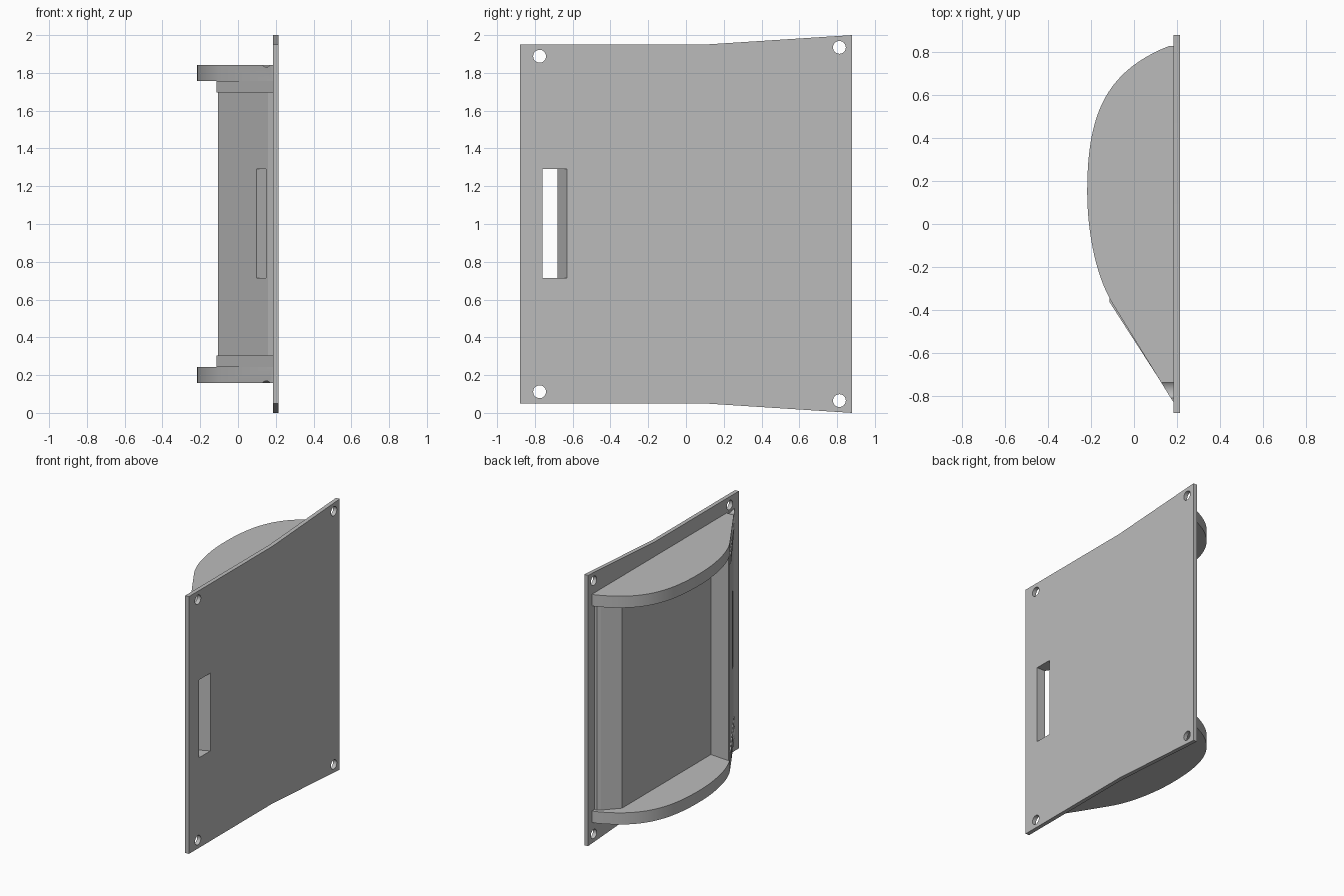
import bpy
import bmesh
import math
from mathutils import Vector, Matrix
from mathutils.geometry import interpolate_bezier

cube = bpy.data.objects.get("Cube")
if cube:
    bpy.data.objects.remove(cube, do_unlink=True)

grey = bpy.data.materials.new("plain grey")
grey.use_nodes = True
colour = (0.5, 0.5, 0.5, 1)
grey.diffuse_color = colour
grey.node_tree.nodes["Principled BSDF"].inputs["Base Color"].default_value = colour


def finish(name, bm):
    bmesh.ops.recalc_face_normals(bm, faces=bm.faces)
    mesh = bpy.data.meshes.new(name)
    bm.to_mesh(mesh)
    bm.free()
    mesh.materials.append(grey)
    obj = bpy.data.objects.new(name, mesh)
    bpy.context.collection.objects.link(obj)
    return obj


def prism(name, points, offset):
    """Extrude a closed outline of 3D points along an offset."""
    bm = bmesh.new()
    face = bm.faces.new([bm.verts.new(p) for p in points])
    out = bmesh.ops.extrude_face_region(bm, geom=[face])
    moved = [v for v in out["geom"] if isinstance(v, bmesh.types.BMVert)]
    bmesh.ops.translate(bm, vec=offset, verts=moved)
    return finish(name, bm)


def upright(name, outline, z0, z1):
    return prism(name, [(x, y, z0) for x, y in outline], (0, 0, z1 - z0))


def rod(name, radius, x0, x1, y, z):
    """Cylinder lying along x."""
    bm = bmesh.new()
    place = Matrix.Translation(((x0 + x1) / 2, y, z)) @ Matrix.Rotation(math.pi / 2, 4, "Y")
    bmesh.ops.create_cone(bm, cap_ends=True, segments=32, radius1=radius,
                          radius2=radius, depth=x1 - x0, matrix=place)
    return finish(name, bm)


def cut(obj, cutters):
    for cutter in cutters:
        cutter.hide_render = True
        mod = obj.modifiers.new("cut", "BOOLEAN")
        mod.operation = "DIFFERENCE"
        mod.solver = "EXACT"
        mod.object = cutter
    graph = bpy.context.evaluated_depsgraph_get()
    mesh = bpy.data.meshes.new_from_object(obj.evaluated_get(graph))
    obj.modifiers.clear()
    obj.data = mesh


def smooth(obj):
    bpy.ops.object.select_all(action="DESELECT")
    obj.select_set(True)
    bpy.context.view_layer.objects.active = obj
    bpy.ops.object.shade_smooth_by_angle(angle=math.radians(25))


# Mounting plate, flaring towards the back
half = [(-0.88, 0.95), (0.1, 0.95), (0.88, 1.0)]
outline = [(y, 1 - h) for y, h in half] + [(y, 1 + h) for y, h in reversed(half)]
plate = prism("mounting_plate", [(0.185, y, z) for y, z in outline], (0.03, 0, 0))

# Screw holes and the finger slot
holes, recesses = [], []
for side in (-1, 1):
    holes.append(rod("screw_hole", 0.034, 0.1, 0.3, -0.775, 1 + side * 0.888))
    holes.append(rod("screw_hole", 0.034, 0.1, 0.3, 0.812, 1 + side * 0.935))
    recesses.append(rod("screw_recess", 0.058, -0.1, 0.184, -0.775, 1 + side * 0.888))
slot = upright("slot_cutter", [(0.25, -0.76), (0.25, -0.615), (0.1, -0.68),
                               (0.0, -0.72), (0.0, -0.76)], 0.715, 1.29)
cut(plate, holes + [slot])
smooth(plate)

# Body between the caps, with a raised front wall
body = upright("body", [(0.186, -0.80), (0.16, -0.78), (-0.107, -0.358), (-0.107, -0.344),
                        (0.045, -0.354), (0.045, 0.682), (0.143, 0.788),
                        (0.165, 0.805), (0.186, 0.805)], 0.2, 1.8)
cut(body, [slot])

# Curved end caps
front = interpolate_bezier(Vector((-0.1, -0.37)), Vector((-0.18, -0.24)),
                           Vector((-0.218, -0.03)), Vector((-0.218, 0.15)), 16)
back = interpolate_bezier(Vector((-0.218, 0.15)), Vector((-0.218, 0.5)),
                          Vector((-0.14, 0.71)), Vector((0.165, 0.83)), 24)
curve = [(0.186, -0.83), (0.18, -0.825)] + [tuple(p) for p in front + back[1:]] + [(0.186, 0.83)]
collar = [(0.186, -0.83), (-0.115, -0.362), (-0.113, -0.345), (-0.1, -0.352), (0.186, -0.78)]

for label, side in (("lower", -1), ("upper", 1)):
    z_out, z_in, z_collar = (1 + side * h for h in (0.843, 0.757, 0.695))
    cap = upright(label + "_cap", curve, min(z_out, z_in), max(z_out, z_in))
    cut(cap, recesses)
    smooth(cap)
    upright(label + "_front_collar", collar, min(z_in, z_collar), max(z_in, z_collar))

for helper in holes + recesses + [slot]:
    bpy.data.objects.remove(helper, do_unlink=True)
